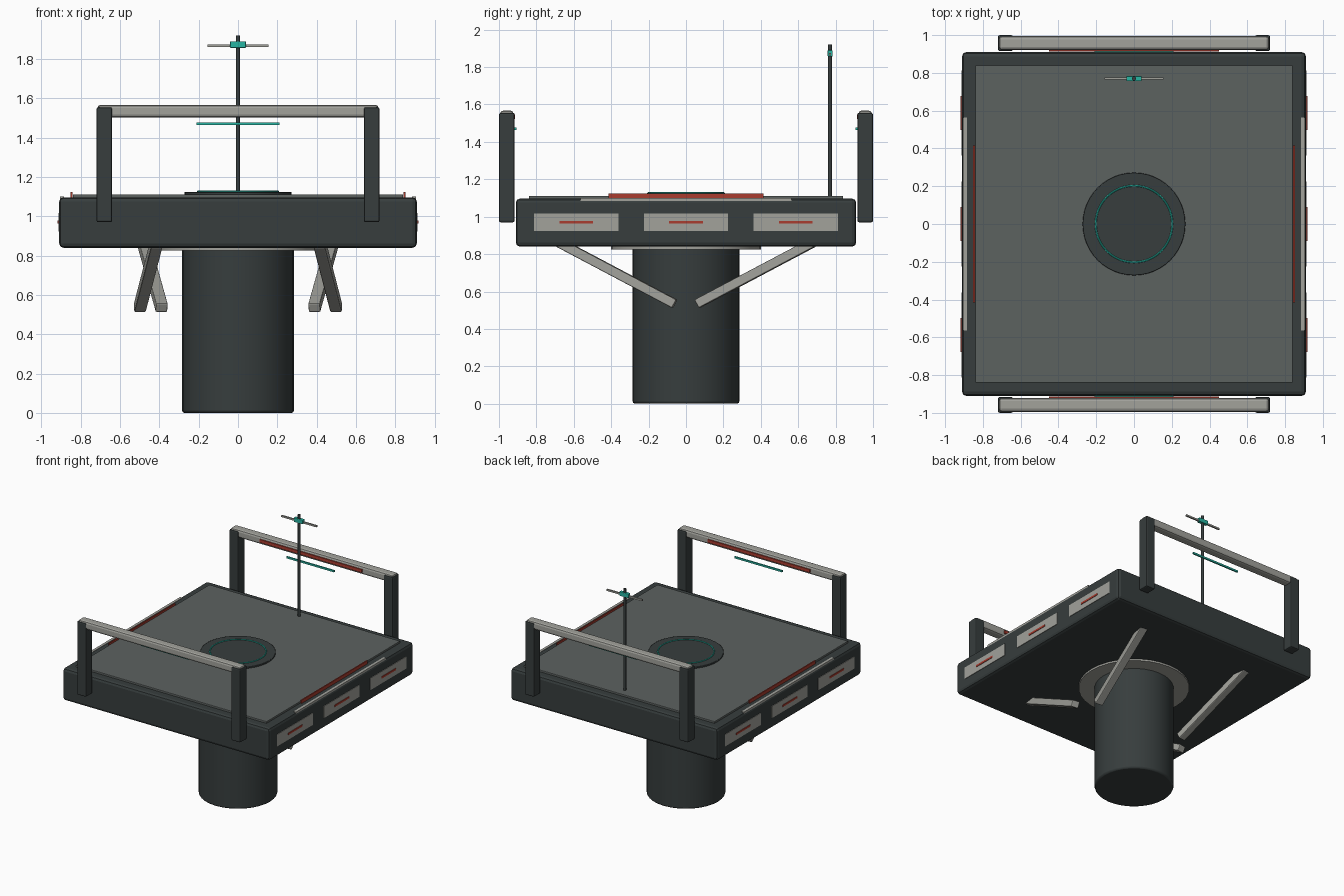
import bpy, math
from mathutils import Vector

if "Cube" in bpy.data.objects:
    bpy.data.objects.remove(bpy.data.objects["Cube"])


def mat(name, rgb):
    m = bpy.data.materials.new(name)
    m.diffuse_color = (*rgb, 1)
    m.use_nodes = True
    m.node_tree.nodes["Principled BSDF"].inputs["Base Color"].default_value = m.diffuse_color
    return m


DARK = mat("dark slate", (0.038, 0.047, 0.047))
PLATE = mat("mid grey", (0.108, 0.122, 0.118))
LIGHT = mat("light grey", (0.36, 0.36, 0.33))
RED = mat("dull red", (0.40, 0.045, 0.028))
TEAL = mat("teal", (0.02, 0.46, 0.36))


def finish(name, m, bevel=0, segs=2):
    o = bpy.context.object
    o.name = name
    o.data.materials.append(m)
    if bevel:
        b = o.modifiers.new("bevel", 'BEVEL')
        b.width, b.segments, b.limit_method = bevel, segs, 'ANGLE'
        b.angle_limit = math.radians(40)
    return o


def box(name, m, lo, hi, bevel=0):
    """Box from its two opposite corners."""
    lo, hi = Vector(lo), Vector(hi)
    bpy.ops.mesh.primitive_cube_add(size=1, location=(lo + hi) / 2)
    o = bpy.context.object
    for v in o.data.vertices:
        v.co = v.co * (hi - lo)
    return finish(name, m, bevel)


def cyl(name, m, r, z0, z1, x=0, y=0, n=32, bevel=0):
    bpy.ops.mesh.primitive_cylinder_add(vertices=n, radius=r, depth=z1 - z0,
                                        location=(x, y, (z0 + z1) / 2))
    o = finish(name, m, bevel)
    bpy.ops.object.shade_smooth_by_angle(angle=math.radians(35))
    return o


def beam(name, m, a, b, w, h, bevel):
    """Square bar between two points, kept upright."""
    a, b = Vector(a), Vector(b)
    o = box(name, m, (-w / 2, -(b - a).length / 2, -h / 2),
            (w / 2, (b - a).length / 2, h / 2), bevel)
    o.location = (a + b) / 2
    o.rotation_mode = 'QUATERNION'
    o.rotation_quaternion = (b - a).to_track_quat('Y', 'Z')
    return o


# Pedestal and platform
cyl("pedestal", DARK, 0.285, 0, 0.85, bevel=0.012)
cyl("mount_flange", LIGHT, 0.40, 0.826, 0.845)
box("platform", DARK, (-0.91, -0.91, 0.84), (0.91, 0.91, 1.097), 0.022)
box("top_plate", PLATE, (-0.84, -0.84, 1.09), (0.84, 0.84, 1.112), 0.004)

# Centre pad with glowing ring
cyl("centre_pad", DARK, 0.272, 1.11, 1.124, n=48, bevel=0.003)
bpy.ops.mesh.primitive_torus_add(major_segments=48, minor_segments=8,
                                 major_radius=0.203, minor_radius=0.005,
                                 location=(0, 0, 1.126))
finish("pad_ring", TEAL)
bpy.ops.object.shade_smooth_by_angle()

# Mast with crossbar
cyl("mast", DARK, 0.011, 1.10, 1.92, y=0.77, n=12)
box("mast_crossbar", LIGHT, (-0.155, 0.764, 1.862), (0.155, 0.776, 1.875))
box("mast_sensor", TEAL, (-0.04, 0.757, 1.857), (0.04, 0.783, 1.89), 0.003)


def ybox(name, m, s, x0, x1, y0, y1, z0, z1, bevel=0):
    a, b = sorted((s * y0, s * y1))
    return box(name, m, (x0, a, z0), (x1, b, z1), bevel)


def xbox(name, m, s, x0, x1, y0, y1, z0, z1, bevel=0):
    a, b = sorted((s * x0, s * x1))
    return box(name, m, (a, y0, z0), (b, y1, z1), bevel)


# Guard rails at front and back
for s, side in ((-1, "front"), (1, "back")):
    for x, lr in ((-0.68, "left"), (0.68, "right")):
        ybox(f"{side}_post_{lr}", DARK, s, x - 0.04, x + 0.04, 0.916, 1.0, 0.97, 1.555, 0.009)
    ybox(f"{side}_rail", LIGHT, s, -0.715, 0.715, 0.922, 0.994, 1.503, 1.567, 0.016)
    ybox(f"{side}_rail_red_strip", RED, s, -0.45, 0.45, 0.914, 0.924, 1.522, 1.547)
    ybox(f"{side}_rail_teal_strip", TEAL, s, -0.21, 0.21, 0.907, 0.918, 1.464, 1.478)

# Side panels, edge trims and diagonal braces
for s, side in ((-1, "left"), (1, "right")):
    for i, y in enumerate((-0.587, 0, 0.587)):
        xbox(f"{side}_panel_{i}", LIGHT, s, 0.905, 0.914, y - 0.225, y + 0.225, 0.923, 1.018)
        xbox(f"{side}_panel_slit_{i}", RED, s, 0.91, 0.918, y - 0.09, y + 0.09, 0.963, 0.978)
    xbox(f"{side}_edge_trim", LIGHT, s, 0.885, 0.906, -0.565, 0.565, 1.083, 1.1)
    xbox(f"{side}_red_trim", RED, s, 0.843, 0.852, -0.415, 0.415, 1.096, 1.123)
    beam(f"{side}_front_brace", LIGHT, (s * 0.415, -0.68, 0.862), (s * 0.5, -0.06, 0.534), 0.06, 0.05, 0.006)
    beam(f"{side}_back_brace", LIGHT, (s * 0.48, 0.68, 0.862), (s * 0.388, 0.06, 0.534), 0.06, 0.05, 0.006)
